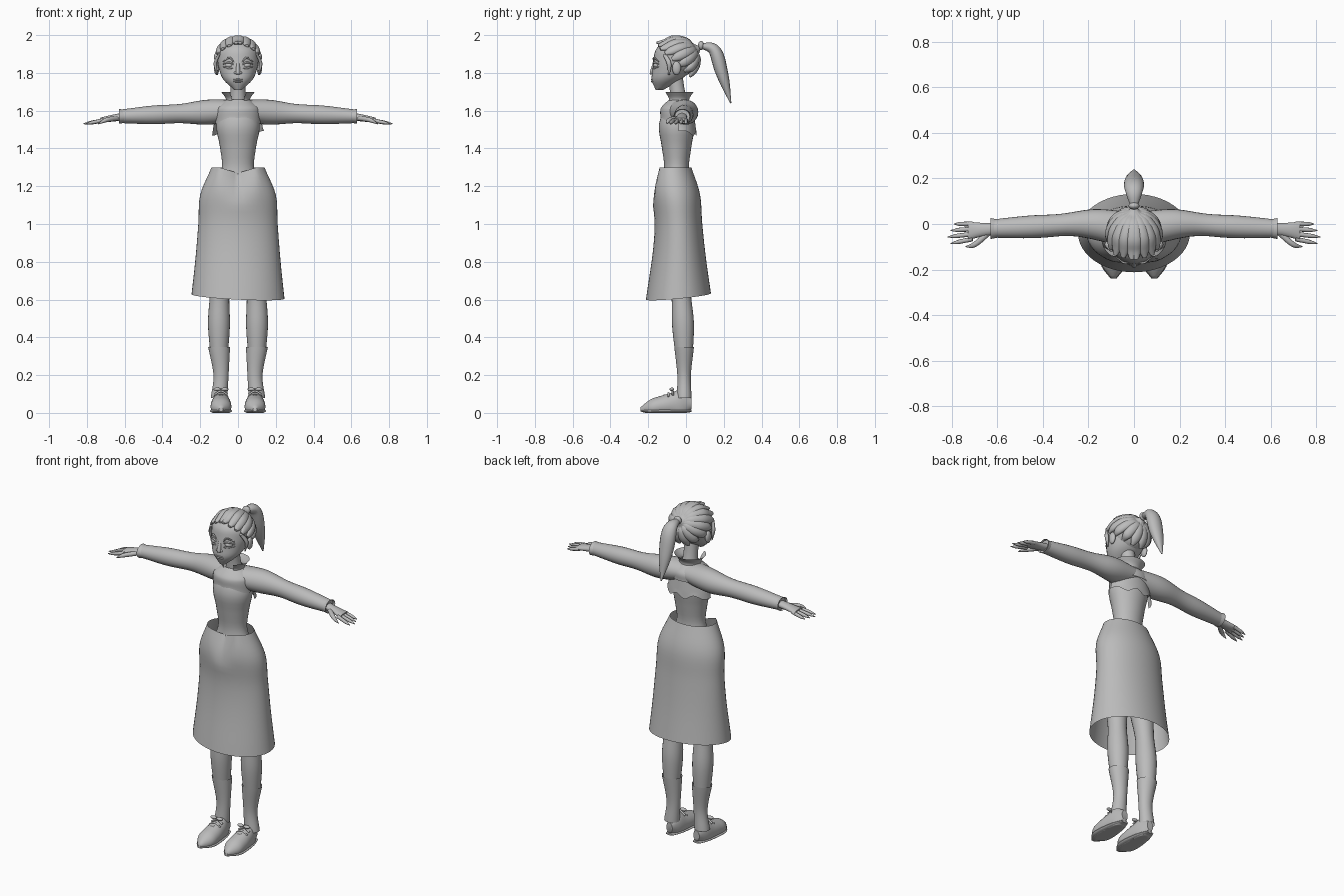
import bpy, bmesh
from math import sin, cos, pi, radians
from mathutils import Vector, Matrix

cube = bpy.data.objects.get("Cube")
if cube:
    bpy.data.objects.remove(cube, do_unlink=True)

grey = bpy.data.materials.new("plain grey")
grey.use_nodes = True
grey.diffuse_color = (.5, .5, .5, 1)
grey.node_tree.nodes["Principled BSDF"].inputs["Base Color"].default_value = grey.diffuse_color

RIGHTWARD, BACKWARD, UPWARD = Vector((1, 0, 0)), Vector((0, 1, 0)), Vector((0, 0, 1))


def finish(name, bm, mirror):
    """Turn a bmesh into a smooth shaded object."""
    bmesh.ops.recalc_face_normals(bm, faces=bm.faces)
    mesh = bpy.data.meshes.new(name)
    bm.to_mesh(mesh)
    bm.free()
    mesh.materials.append(grey)
    obj = bpy.data.objects.new(name, mesh)
    bpy.context.collection.objects.link(obj)
    if mirror:
        obj.modifiers.new("mirror", 'MIRROR')
    bpy.ops.object.select_all(action='DESELECT')
    obj.select_set(True)
    bpy.context.view_layer.objects.active = obj
    bpy.ops.object.shade_smooth_by_angle(angle=radians(50))


def sample(values, t):
    """Smooth curve through evenly spaced numbers or points, t from start to end."""
    knots = [Vector(value) if isinstance(value, tuple) else value for value in values]
    if len(knots) == 1:
        return knots[0]
    knots = [2 * knots[0] - knots[1], *knots, 2 * knots[-1] - knots[-2]]
    spans = len(knots) - 3
    index = min(int(t * spans), spans - 1)
    before, first, second, after = knots[index:index + 4]
    t = t * spans - index
    leave, arrive = (second - before) / 2, (after - first) / 2
    bend = first - second
    return first + t * (leave + t * (arrive * (t - 1) + leave * (t - 2) + bend * (2 * t - 3)))


def form(name, path, widths, flats=(1,), u=RIGHTWARD, v=None, sides=24, rows=20,
         arc=None, caps=True, mirror=False, shape=None, around=None):
    """Skin ellipses along a path; flats give the depth as a share of the width."""
    bm, loops = bmesh.new(), []
    start, end = arc or (0, 2 * pi)
    count = sides + 1 if arc else sides
    centres = [sample(path, row / rows) for row in range(rows + 1)]
    for row, centre in enumerate(centres):
        along = centres[min(row + 1, rows)] - centres[max(row - 1, 0)]
        side = along.cross(centre - around).normalized() if around else u
        other = v or along.cross(side).normalized()
        width = sample(widths, row / rows)
        depth = width * sample(flats, row / rows)
        loop = []
        for step in range(count):
            turn = start + (end - start) * step / sides
            point = centre + side * width * cos(turn) + other * depth * sin(turn)
            loop.append(bm.verts.new(shape(point) if shape else point))
        loops.append(loop)
    for low, high in zip(loops, loops[1:]):
        for step in range(sides):
            following = (step + 1) % count
            bm.faces.new((low[step], low[following], high[following], high[step]))
    if caps and not arc:
        bm.faces.new(loops[0])
        bm.faces.new(loops[-1])
    finish(name, bm, mirror)


def ball(name, centre, size, mirror=False):
    bm = bmesh.new()
    bmesh.ops.create_uvsphere(bm, u_segments=20, v_segments=12, radius=1)
    placing = Matrix.Translation(centre) @ Matrix.Diagonal((*size, 1))
    bmesh.ops.transform(bm, verts=bm.verts, matrix=placing)
    finish(name, bm, mirror)


def ramp(value, low, high):
    """Rise from zero to one between two limits."""
    return max(0, min(1, (value - low) / (high - low)))


# Bodice and neck
form("bodice", [(0, -.05, 1.05), (0, -.05, 1.65)], (.17, .135, .086, .096, .114, .06),
     (.5, .8, .8), v=BACKWARD, sides=32)
form("neck", [(0, -.03, 1.6), (0, -.06, 1.8)], (.05, .04, .04), v=BACKWARD)


# Skirt with a dipped front waist and a sloping hem
def drape(point):
    if point.y < -.06:
        dip = ramp(abs(point.x), .1, 0) * ramp(point.z, 1.1, 1.3)
        point += dip * (BACKWARD * .05 - UPWARD * .03)
    point.z += ramp(point.z, 1.1, .6) * (point.y - point.x / 2) / 10
    return point


form("skirt", [(0, -.07, 1.3), (0, -.04, 1), (0, -.04, .62)], (.14, .2, .21, .225, .246),
     (.7, .6, .7), v=BACKWARD, sides=48, caps=False, shape=drape)


# Cropped jacket: chest with a curved edge, torn back, sleeves, cuffs and collar
def neckline(point):
    if point.y < -.04:
        fade = ramp(point.z, 1.61, 1.57)
        point.z -= fade * (3 * point.x ** 2 + ramp(abs(point.x), .04, 0) / 100)
    return point


def tear(point):
    point.z += ramp(point.z, 1.51, 1.48) * sin(point.x * 60) / 80
    return point


form("jacket_chest", [(0, -.04, 1.57), (0, -.04, 1.66)], (.12, .115, .06), (.8,),
     v=BACKWARD, sides=40, caps=False, shape=neckline)
form("jacket_back", [(0, -.04, 1.48), (0, -.04, 1.62)], (.137, .11), (.7,),
     v=BACKWARD, arc=(0, pi), sides=32, shape=tear)
form("sleeve", [(0, -.03, 1.6), (.2, 0, 1.59), (.4, -.01, 1.58), (.62, -.02, 1.57)],
     (.08, .07, .05, .05, .04), (.7, 1, 1, .9), u=BACKWARD, v=UPWARD, mirror=True)
form("cuff", [(.6, -.02, 1.57), (.63, -.02, 1.57)], (.04, .046), (.85,),
     u=BACKWARD, v=UPWARD, mirror=True, caps=False, rows=4)
form("collar", [(0, -.04, 1.63), (0, -.04, 1.7)], (.065, .065, .09), (.9,),
     v=BACKWARD, arc=(-pi / 3, pi * 4 / 3), sides=32)

# Hands with spread fingers
form("palm", [(.6, -.02, 1.57), (.73, -.03, 1.55)], (.026, .03, .04), (.8, .6, .3),
     u=BACKWARD, v=UPWARD, mirror=True, sides=16)
for index, name in enumerate(("little_finger", "ring_finger", "middle_finger", "index_finger")):
    y = -.022 * index
    reach = .82 - abs(index - 2) / 70
    form(name, [(.71, y, 1.55), (reach, y * 1.3, 1.53)], (.011, .01, .009, .002),
         u=BACKWARD, mirror=True, sides=10)
form("thumb", [(.64, -.04, 1.56), (.7, -.09, 1.55), (.74, -.1, 1.53)], (.013, .013, .01, .002),
     u=UPWARD, mirror=True, sides=10)

# Legs and socks
form("leg", [(.09, -.04, .78), (.1, -.02, .55), (.1, -.01, .3)], (.065, .052, .058, .045),
     v=BACKWARD, mirror=True)
form("sock", [(.1, -.01, .35), (.09, -.01, .2), (.1, -.01, .08)], (.058, .04, .044), (.9,),
     v=BACKWARD, mirror=True, caps=False)


# Shoes with flat soles, laces and bows
def ground(point):
    point.z = max(point.z, 0)
    return point


footprint = (.02, .04, .05, .055, .05, .01)
form("shoe", [(.09, .03, .05), (.09, -.1, .04), (.09, -.24, .02)], footprint,
     (1.5, 1.9, 1.3, 1, .9, 1), v=UPWARD, mirror=True, shape=ground)
form("sole", [(.09, .03, .01), (.09, -.24, .01)], [width + .003 for width in footprint],
     (.25,), v=UPWARD, mirror=True, shape=ground)
for index in range(3):
    y = -.07 - index / 45
    top = .115 - index / 90
    form("lace", [(.055, y, top - .02), (.09, y, top), (.125, y, top - .02)], (.006,),
         u=BACKWARD, mirror=True, sides=8)
for x in (.07, .11):
    ball("lace_bow", (x, -.075, .125), (.02, .012, .009), True)

# Head and face
form("head", [(0, -.14, 1.71), (0, -.085, 1.8), (0, -.06, 1.89), (0, -.06, 1.98)],
     (.02, .077, .1, .109, .1, .04), v=BACKWARD, sides=32)
form("nose", [(0, -.166, 1.86), (0, -.18, 1.8), (0, -.17, 1.79)], (.008, .012, .01),
     v=BACKWARD, sides=16)
ball("nostril", (.013, -.172, 1.8), (.009, .012, .008), True)
for z in (1.755, 1.765):
    ball("lip", (0, -.175, z), (.025, .01, .006))
ball("eye", (.045, -.15, 1.84), (.024, .024, .016), True)
for name, lift in (("upper_lid", .015), ("lower_lid", -.015), ("eyebrow", .04)):
    form(name, [(.02, -.17, 1.835 + lift / 2), (.045, -.17, 1.84 + lift), (.08, -.145, 1.84 + lift / 2)],
         (.003, .005, .003), u=BACKWARD, mirror=True, sides=8)
ball("ear", (.113, -.05, 1.825), (.014, .023, .036), True)

# Swept back hair gathered at a knot, with a ponytail
skull, knot = Vector((0, -.05, 1.87)), Vector((0, .075, 1.935))
ball("hair_cap", (0, -.045, 1.883), (.11, .108, .107))
hairline = [(.01, -.155, 1.96), (.09, -.13, 1.92), (.11, -.05, 1.85), (.03, .02, 1.78)]
strands = 8
for index in range(strands):
    root = sample(hairline, index / (strands - 1))
    path = [root]
    for share in (.2, .4, .6, .8):
        outward = (root.lerp(knot, share) - skull).normalized()
        path.append(skull + outward * .113)
    form("hair_strand", path + [knot], (.01, .024, .027, .025, .018, .008), (.65,),
         around=skull, mirror=True, sides=12)
form("temple_lock", [(.1, -.115, 1.9), (.12, -.09, 1.85), (.11, -.09, 1.79)],
     (.007, .009, .003), (1.4,), mirror=True, sides=10)
ball("hair_tie", (0, .08, 1.945), (.024, .016, .024))
form("ponytail", [(0, .075, 1.945), (0, .15, 1.92), (0, .19, 1.8), (0, .237, 1.64)],
     (.014, .035, .045, .035, .004), (.8,), sides=16)
